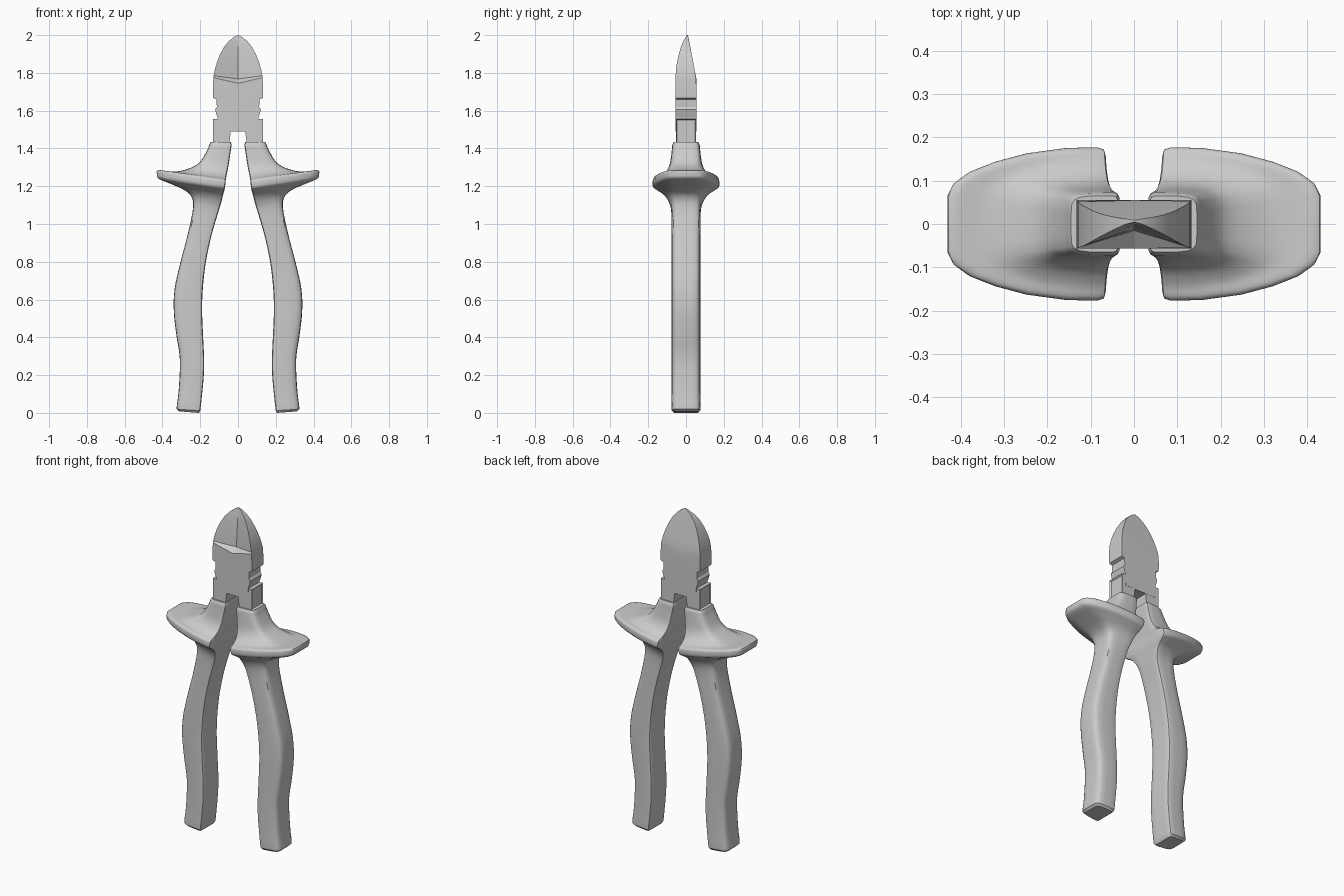
import bpy, bmesh
from mathutils import Vector


def finish(name, bm, angle=0.6):
    bmesh.ops.recalc_face_normals(bm, faces=bm.faces)
    me = bpy.data.meshes.new(name)
    bm.to_mesh(me)
    bm.free()
    ob = bpy.data.objects.new(name, me)
    bpy.context.collection.objects.link(ob)
    bpy.ops.object.select_all(action='DESELECT')
    ob.select_set(True)
    bpy.context.view_layer.objects.active = ob
    bpy.ops.object.shade_smooth_by_angle(angle=angle)
    return ob


def loft(rings):
    """Skin closed rings of equal length and cap both ends."""
    bm = bmesh.new()
    vs = [[bm.verts.new(p) for p in r] for r in rings]
    n = len(vs[0])
    for a, b in zip(vs, vs[1:]):
        for i in range(n):
            j = (i + 1) % n
            bm.faces.new((a[i], a[j], b[j], b[i]))
    bm.faces.new(vs[0])
    bm.faces.new(vs[-1])
    return bm


def spline(keys, steps=4):
    """Catmull-Rom through the sections; end segments stay straight."""
    k = [Vector(p) for p in keys]
    out = [k[0]]
    for i in range(1, len(k) - 2):
        p0, p1, p2, p3 = k[i - 1:i + 3]
        for s in range(steps):
            t = s / steps
            out.append(0.5 * (2 * p1 + (p2 - p0) * t + (2 * p0 - 5 * p1 + 4 * p2 - p3) * t * t
                              + (3 * p1 - p0 - 3 * p2 + p3) * t ** 3))
    return out + k[-2:]


# Half outlines (inner to outer, depth): plain handle and hand-guard flange
HANDLE = [(0, 0), (0, .5), (0, .86), (.03, .96), (.1, 1), (.3, 1), (.6, .99),
          (.8, .95), (.93, .86), (.985, .72), (1, .4), (1, 0)]
FLANGE = [(0, 0), (0, .5), (0, .9), (.01, .97), (.05, 1), (.25, .99), (.5, .92),
          (.7, .81), (.86, .68), (.96, .53), (1, .37), (1, 0)]

# Grip sections: inner x, inner z, outer x, outer z, half depth, flange blend
GRIP = [
    (.207, .0, .312, .008, .065, 0), (.2, .012, .325, .02, .076, 0),
    (.19, .1, .316, .1, .076, 0), (.181, .2, .309, .2, .076, 0),
    (.18, .3, .309, .3, .076, 0), (.185, .41, .326, .41, .076, 0),
    (.19, .54, .34, .54, .076, 0), (.186, .66, .335, .66, .076, 0),
    (.17, .8, .304, .8, .076, 0), (.14, .94, .265, .95, .076, 0),
    (.105, 1.06, .238, 1.085, .078, 0), (.09, 1.11, .247, 1.145, .09, .2),
    (.08, 1.15, .285, 1.18, .115, .5), (.073, 1.175, .355, 1.212, .15, .9),
    (.07, 1.19, .42, 1.24, .172, 1), (.067, 1.21, .43, 1.265, .177, 1),
    (.065, 1.232, .42, 1.285, .172, 1), (.063, 1.245, .34, 1.277, .142, .85),
    (.058, 1.27, .265, 1.292, .108, .5), (.05, 1.31, .205, 1.325, .087, .2),
    (.041, 1.37, .166, 1.385, .077, 0), (.034, 1.42, .15, 1.423, .072, 0),
    (.038, 1.433, .145, 1.433, .065, 0)]


def grip_ring(sec, side):
    xi, zi, xo, zo, hy, t = sec
    half = [(a[0] + (b[0] - a[0]) * t, a[1] + (b[1] - a[1]) * t)
            for a, b in zip(HANDLE, FLANGE)]
    full = half + [(u, -v) for u, v in half[-2:0:-1]]
    return [(side * (xi + (xo - xi) * u), hy * v, zi + (zo - zi) * u) for u, v in full]


for side, label in ((-1, "left"), (1, "right")):
    # Insulated handle with hand guard
    finish(label + "_grip", loft([grip_ring(s, side) for s in spline(GRIP)]))

    # Metal shank between head and grip, with sunken outer panel
    rings = []
    for z, xi in ((1.38, .052), (1.49, .035), (1.557, .035)):
        rings.append([(side * x, y, z) for x, y in
                      ((xi, -.054), (.132, -.054), (.132, .054), (xi, .054))])
    bm = loft([rings[0], rings[2]])
    for v in bm.verts:
        if abs(v.co.x) < .06 and v.co.z > 1.5:
            v.co.x = side * .03
    bmesh.ops.recalc_face_normals(bm, faces=bm.faces)
    outer = [f for f in bm.faces if f.normal.x * side > .9]
    bmesh.ops.inset_region(bm, faces=outer, thickness=.01, depth=0)
    bmesh.ops.translate(bm, verts=list({v for f in outer for v in f.verts}),
                        vec=(-side * .008, 0, 0))
    finish(label + "_shank", bm)

# Head: outer z, outer x, front y, back y, centre z, centre front y, centre back y
HEAD = [
    (1.49, .105, -.055, .055, 1.49, -.055, .055),
    (1.565, .108, -.055, .055, 1.565, -.055, .055),
    (1.575, .113, -.055, .055, 1.575, -.055, .055),
    (1.605, .121, -.055, .055, 1.605, -.055, .055),
    (1.62, .112, -.055, .055, 1.62, -.055, .055),
    (1.66, .114, -.055, .055, 1.66, -.055, .055),
    (1.668, .132, -.055, .055, 1.668, -.055, .055),
    (1.72, .133, -.056, .055, 1.71, -.056, .055),
    (1.775, .13, -.056, .053, 1.745, -.056, .055),
    (1.785, .129, -.055, .051, 1.768, -.015, .055),
    (1.82, .122, -.053, .045, 1.815, -.012, .046),
    (1.86, .11, -.047, .038, 1.86, -.009, .038),
    (1.90, .094, -.038, .030, 1.90, -.006, .030),
    (1.94, .072, -.026, .022, 1.94, -.003, .0225),
    (1.97, .047, -.013, .016, 1.97, 0, .0165),
    (1.99, .021, -.001, .012, 1.99, .003, .0125),
    (2.0, .002, .004, .009, 2.0, .005, .0095)]
finish("cutting_head", loft([
    [(0, fc, zc), (x, f, z), (x, b, z), (0, bc, zc), (-x, b, z), (-x, f, z)]
    for z, x, f, b, zc, fc, bc in HEAD]), 0.45)
